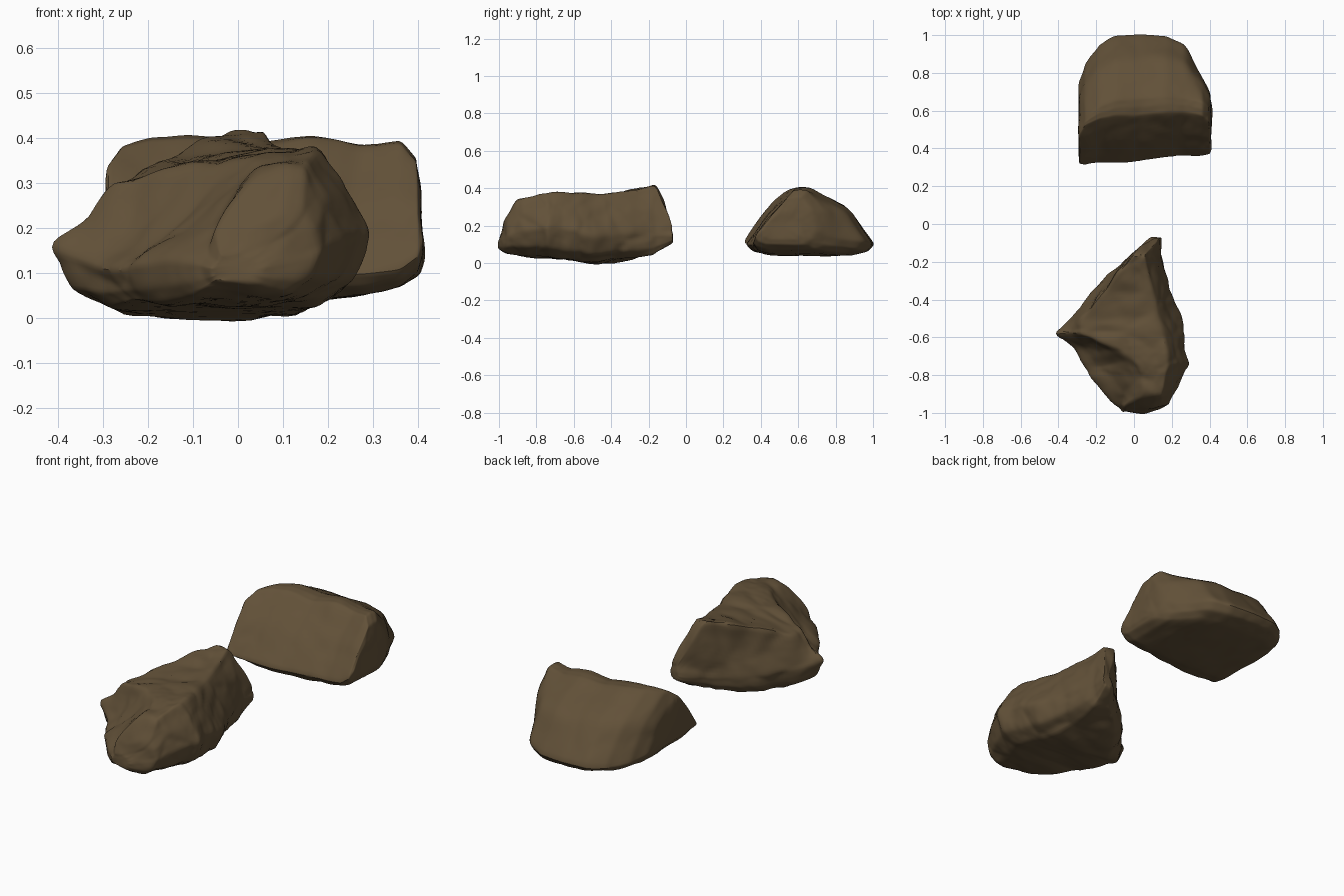
import bpy
import bmesh
import math
from mathutils import Vector, noise

default_cube = bpy.data.objects.get("Cube")
if default_cube:
    bpy.data.objects.remove(default_cube, do_unlink=True)

# Brown stone
stone = bpy.data.materials.new("brown_stone")
stone.use_nodes = True
colour = (0.122, 0.082, 0.04, 1.0)
stone.diffuse_color = colour
stone.node_tree.nodes["Principled BSDF"].inputs["Base Color"].default_value = colour


def shoulder(top, low, bulge):
    """Middle of a flank, pushed outwards by a share of the flank's length."""
    run, drop = low.x - top.x, top.y - low.y
    side = math.copysign(1, run)
    return (top + low) / 2 + Vector((side * drop, abs(run))) * bulge


def undercut(low, base):
    """Point that rounds the change from a flank to the underside."""
    return Vector((low.x + (base.x - low.x) * 0.3, base.y + (low.y - base.y) * 0.35))


def section(station, place, bulge_a, bulge_b):
    """Rock outline: crest, shoulders, low flanks, undercuts and base."""
    (along, base, base_a, low_a, low_az, top_a, top_az,
     top_b, top_bz, low_b, low_bz, base_b) = (value / 100 for value in station)
    low_left, low_right = Vector((low_a, low_az)), Vector((low_b, low_bz))
    top_left, top_right = Vector((top_a, top_az)), Vector((top_b, top_bz))
    base_left, base_right = Vector((base_a, base)), Vector((base_b, base))
    points = [
        low_left, shoulder(top_left, low_left, bulge_a), top_left,
        (top_left + top_right) / 2 + Vector((0, 0.005)),
        top_right, shoulder(top_right, low_right, bulge_b), low_right,
        undercut(low_right, base_right), base_right,
        base_left, undercut(low_left, base_left),
    ]
    return [place(along, p.x, p.y) for p in points]


def build_rock(name, stations, place, bulges, roughness, chipping):
    # Loft the outlines into a closed block
    bm = bmesh.new()
    rings = [[bm.verts.new(p) for p in section(s, place, *bulges)] for s in stations]
    for ring, following in zip(rings, rings[1:]):
        for i in range(len(ring)):
            j = (i + 1) % len(ring)
            bm.faces.new((ring[i], ring[j], following[j], following[i]))
    bm.faces.new(rings[0])
    bm.faces.new(rings[-1])
    bmesh.ops.recalc_face_normals(bm, faces=bm.faces)
    crease_layer = bm.edges.layers.float.new("crease_edge")
    for edge in bm.edges:
        edge[crease_layer] = 0.45
    block = bpy.data.meshes.new(name)
    bm.to_mesh(block)
    bm.free()
    rock = bpy.data.objects.new(name, block)
    bpy.context.collection.objects.link(rock)

    # Round the block and bake the result
    rounding = rock.modifiers.new("rounding", "SUBSURF")
    rounding.levels = rounding.render_levels = 3
    bpy.context.view_layer.update()
    evaluated = rock.evaluated_get(bpy.context.evaluated_depsgraph_get())
    mesh = bpy.data.meshes.new_from_object(evaluated)
    rock.modifiers.clear()
    rock.data = mesh

    # Weather the surface with broad bumps and chipped planes
    normals = [v.normal.copy() for v in mesh.vertices]
    for v, normal in zip(mesh.vertices, normals):
        warp = v.co + noise.noise_vector(v.co * 5) * 0.03
        near, second = noise.voronoi(warp * 5)[0][:2]
        bump = noise.fractal(v.co * 5, 1.0, 2.0, 4) * roughness
        v.co += normal * (bump + (min(second - near, 0.4) - 0.15) * chipping)

    mesh.materials.append(stone)
    bpy.ops.object.select_all(action="DESELECT")
    rock.select_set(True)
    bpy.context.view_layer.objects.active = rock
    bpy.ops.object.shade_smooth_by_angle(angle=math.radians(35))


# Jagged front rock, lofted from front to back
jagged_stations = [
    (-100, 8, -5, -6, 11, -4, 14, 4, 14, 6, 11, 4),
    (-96, 6, -8, -10, 12, -5, 20, 14, 23, 18, 14, 10),
    (-90, 5, -11, -15, 13, 5, 32, 15, 34, 21, 17, 12),
    (-80, 3, -19, -24, 12, 4, 34, 17, 37, 27, 19, 15),
    (-74, 3, -24, -27, 11, 0, 35, 18, 38, 30, 19, 16),
    (-66, 2, -27, -32, 12, -8, 34, 17, 38, 27, 18, 16),
    (-58, 1, -27, -42, 16, -29, 30, 15, 38, 27, 17, 14),
    (-50, 0, -25, -34, 13, -28, 30, 13, 37, 25, 14, 12),
    (-38, 1, -17, -24, 12, -18, 35, 11, 38, 20, 16, 10),
    (-26, 3, -9, -13, 12, -9, 39, 8, 39, 17, 16, 10),
    (-16, 5, 2, -2, 12, 0, 42, 6, 42, 15, 15, 12),
    (-7, 11, 10, 9, 13, 10, 19, 14, 19, 15, 14, 13),
]
build_rock("jagged_rock", jagged_stations, lambda a, b, z: (b, a, z),
           (-0.04, 0.04), 0.009, 0.025)

# Wedge-shaped back rock, lofted from right to left
wedge_stations = [
    (-29, 12, 40, 32, 13, 47, 33, 51, 33, 74, 13, 68),
    (-26, 8, 42, 31, 11, 52, 38, 56, 38, 85, 11, 76),
    (-19, 6, 44, 32, 10, 55, 40, 62, 40, 95, 10, 84),
    (-10, 5, 45, 32, 10, 57, 40, 66, 40, 100, 10, 88),
    (3, 4, 45, 33, 10, 57, 38, 67, 39, 101, 10, 89),
    (17, 4, 45, 35, 10, 59, 40, 68, 40, 100, 10, 88),
    (27, 5, 45, 36, 10, 59, 38, 67, 38, 95, 12, 84),
    (36, 7, 44, 36, 11, 57, 39, 65, 39, 78, 14, 70),
    (40, 10, 43, 37, 14, 54, 35, 62, 35, 69, 18, 63),
    (41, 13, 46, 40, 17, 50, 27, 57, 27, 61, 19, 58),
]
build_rock("wedge_rock", wedge_stations, lambda a, b, z: (a, b, z),
           (0.03, 0.12), 0.006, 0.01)
